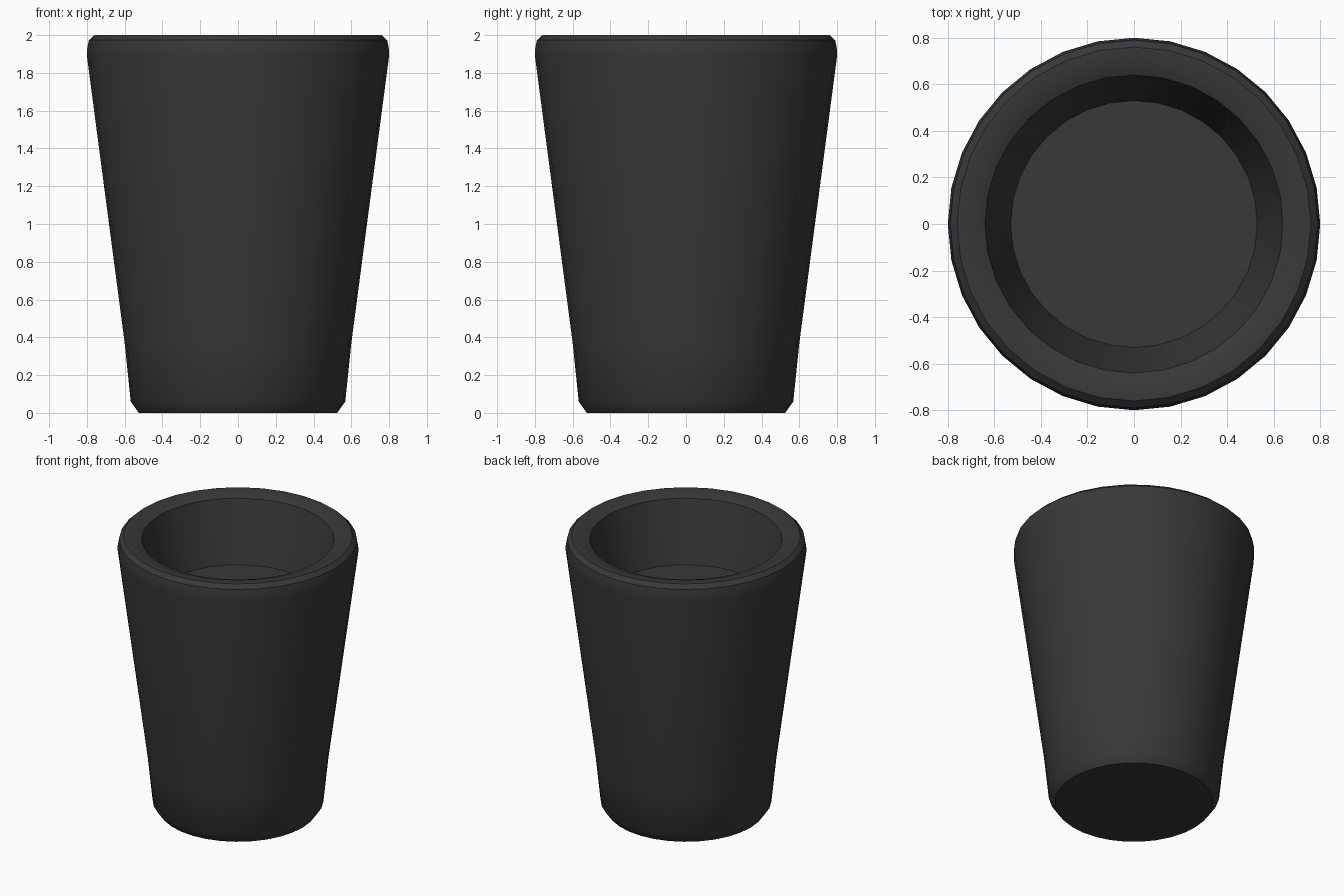
import bpy, bmesh, math

if "Cube" in bpy.data.objects:
    bpy.data.objects.remove(bpy.data.objects["Cube"])

# Lathe profile: underside, outer wall, rounded rim, recessed floor
PROFILE = [(0, 0), (0.525, 0), (0.568, 0.06), (0.60, 0.37), (0.80, 1.89),
           (0.80, 1.92), (0.79, 1.973), (0.76, 2.0), (0.70, 2.0),
           (0.64, 1.976), (0.53, 1.54), (0, 1.54)]

# Cup body
bm = bmesh.new()
verts = [bm.verts.new((r, 0, z)) for r, z in PROFILE]
edges = [bm.edges.new(pair) for pair in zip(verts, verts[1:])]
bmesh.ops.spin(bm, geom=verts + edges, cent=(0, 0, 0), axis=(0, 0, 1),
               angle=math.tau, steps=32, use_duplicate=False)
bmesh.ops.remove_doubles(bm, verts=bm.verts, dist=0.0005)
bmesh.ops.recalc_face_normals(bm, faces=bm.faces)
mesh = bpy.data.meshes.new("cup")
bm.to_mesh(mesh)
bm.free()
cup = bpy.data.objects.new("cup", mesh)
bpy.context.collection.objects.link(cup)

# Dark finish
mat = bpy.data.materials.new("dark_grey")
mat.diffuse_color = (0.04, 0.04, 0.04, 1)
mat.use_nodes = True
mat.node_tree.nodes["Principled BSDF"].inputs["Base Color"].default_value = mat.diffuse_color
mesh.materials.append(mat)

bpy.context.view_layer.objects.active = cup
cup.select_set(True)
bpy.ops.object.shade_smooth_by_angle(angle=math.radians(32))
